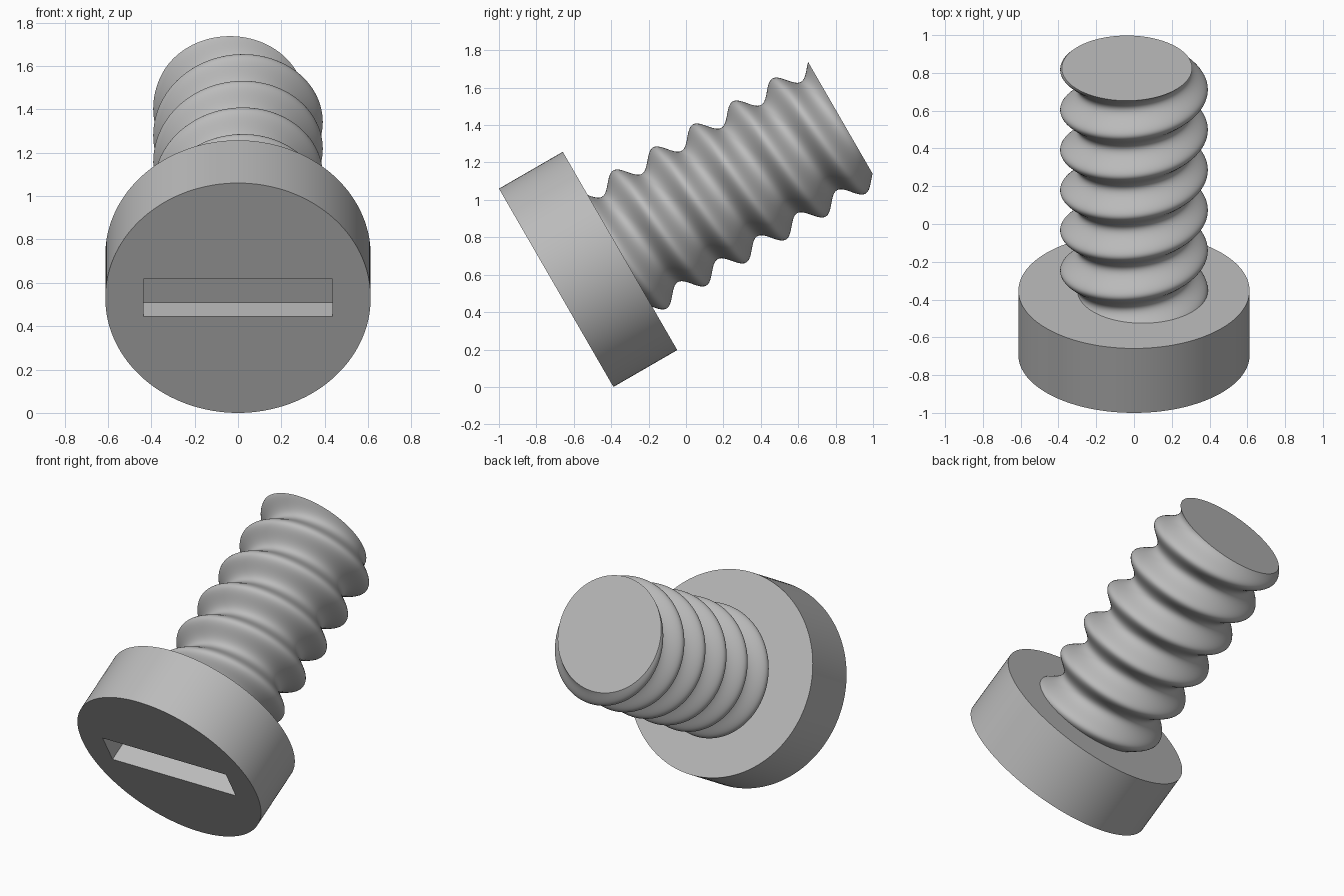
import bpy, bmesh, math
from mathutils import Matrix, Vector

cube = bpy.data.objects.get("Cube")
if cube:
    bpy.data.objects.remove(cube, do_unlink=True)

HEAD_R, HEAD_L = 0.612, 0.394
SHAFT_R, SHAFT_END, OFFSET, TURNS = 0.345, 1.77, 0.046, 5.6
SLOT_W, SLOT_H, SLOT_D = 0.87, 0.2, 0.133
# Screw axis leans 30 degrees above the ground, head down at the front
PLACE = Matrix.Translation((0, -0.694, 0.53)) @ Matrix.Rotation(math.radians(-60), 4, "X")

steel = bpy.data.materials.new("grey steel")
steel.use_nodes = True
GREY = (0.5, 0.5, 0.5, 1)
steel.diffuse_color = GREY
steel.node_tree.nodes["Principled BSDF"].inputs["Base Color"].default_value = GREY


def make_object(name, bm):
    bmesh.ops.recalc_face_normals(bm, faces=bm.faces)
    mesh = bpy.data.meshes.new(name)
    bm.to_mesh(mesh)
    bm.free()
    mesh.materials.append(steel)
    obj = bpy.data.objects.new(name, mesh)
    bpy.context.collection.objects.link(obj)
    obj.matrix_world = PLACE
    return obj


def activate(obj):
    bpy.ops.object.select_all(action="DESELECT")
    obj.select_set(True)
    bpy.context.view_layer.objects.active = obj


def smooth(obj):
    activate(obj)
    bpy.ops.object.shade_smooth_by_angle(angle=math.radians(35))


# Head: a thick disc
bm = bmesh.new()
bmesh.ops.create_cone(bm, cap_ends=True, segments=128, radius1=HEAD_R, radius2=HEAD_R,
                      depth=HEAD_L, matrix=Matrix.Translation((0, 0, HEAD_L / 2)))
head = make_object("screw_head", bm)

# Driver slot cut into the head's outer face
bm = bmesh.new()
bmesh.ops.create_cube(bm, size=1, matrix=Matrix.Diagonal((SLOT_W, SLOT_H, 2 * SLOT_D, 1)))
cutter = make_object("slot_cutter", bm)
cutter.hide_render = True
bpy.context.view_layer.update()
cut = head.modifiers.new("slot", "BOOLEAN")
cut.operation, cut.solver, cut.object = "DIFFERENCE", "EXACT", cutter
activate(head)
bpy.ops.object.modifier_apply(modifier=cut.name)
bpy.data.objects.remove(cutter, do_unlink=True)
smooth(head)

# Threaded shaft: an off-centre circle twisted along the axis
SIDES, STEPS = 96, 224
bm = bmesh.new()
rings = []
for i in range(-4, STEPS + 1):
    t = i / STEPS
    twist = math.tau * TURNS * t
    z = HEAD_L + (SHAFT_END - HEAD_L) * t
    centre = Vector((OFFSET * math.cos(twist), OFFSET * math.sin(twist), z))
    rings.append([bm.verts.new(centre + SHAFT_R * Vector((math.cos(a), math.sin(a), 0)))
                  for a in (math.tau * k / SIDES for k in range(SIDES))])
for low, high in zip(rings, rings[1:]):
    for k in range(SIDES):
        n = (k + 1) % SIDES
        bm.faces.new((low[k], low[n], high[n], high[k]))
bm.faces.new(rings[0][::-1])
bm.faces.new(rings[-1])
smooth(make_object("threaded_shaft", bm))
